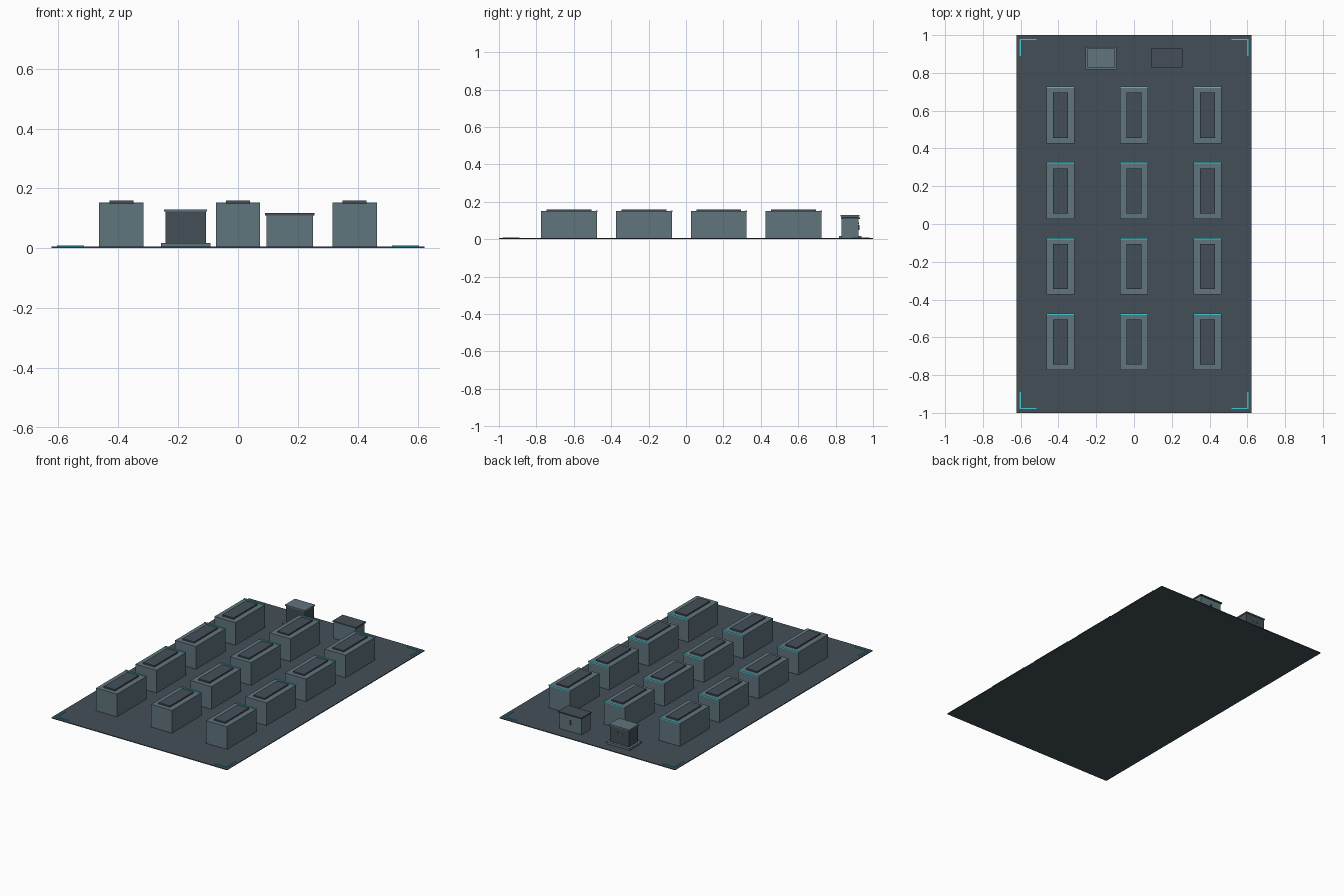
import bpy
import bmesh
from mathutils import Vector

cube = bpy.data.objects.get("Cube")
if cube:
    bpy.data.objects.remove(cube, do_unlink=True)


def material(name, rgb):
    m = bpy.data.materials.new(name)
    m.use_nodes = True
    m.diffuse_color = (*rgb, 1)
    m.node_tree.nodes["Principled BSDF"].inputs["Base Color"].default_value = (*rgb, 1)
    return m


DARK = material("dark slate", (0.056, 0.078, 0.095))
LIGHT = material("light slate", (0.117, 0.178, 0.205))
GLOW = material("cyan trim", (0.05, 0.58, 0.64))


def box(name, x, y, z, mat):
    """Flat-faced box from (min, max) ranges on each axis."""
    bm = bmesh.new()
    bmesh.ops.create_cube(bm, size=1)
    size = Vector([b - a for a, b in (x, y, z)])
    centre = Vector([(a + b) / 2 for a, b in (x, y, z)])
    for v in bm.verts:
        v.co = v.co * size + centre
    mesh = bpy.data.meshes.new(name)
    bm.to_mesh(mesh)
    bm.free()
    mesh.materials.append(mat)
    ob = bpy.data.objects.new(name, mesh)
    bpy.context.collection.objects.link(ob)
    return ob


def span(centre, width):
    return (centre - width / 2, centre + width / 2)


FLOOR = 0.005
box("floor_plate", span(0, 1.245), span(0, 2), (0, FLOOR), DARK)

# Grid of cabinets, each with a top panel and a glowing rear edge strip
for row in range(4):
    for col in range(3):
        x, y = (col - 1) * 0.39, 0.575 - row * 0.4
        tag = f"{row + 1}_{col + 1}"
        box("cabinet_" + tag, span(x, 0.148), span(y, 0.298), (FLOOR, 0.15), LIGHT)
        box("cabinet_panel_" + tag, span(x, 0.08), span(y, 0.24), (0.15, 0.159), DARK)
        box("edge_strip_" + tag, span(x, 0.148), span(y + 0.148, 0.008), (0.146, 0.153), GLOW)

# L-shaped corner markers on the floor
for sx in (-1, 1):
    for sy in (-1, 1):
        tag = ("right" if sx < 0 else "left") + ("_front" if sy < 0 else "_back")
        box("corner_marker_across_" + tag, span(sx * 0.56, 0.09),
            span(sy * 0.977, 0.006), (FLOOR, 0.009), GLOW)
        box("corner_marker_along_" + tag, span(sx * 0.602, 0.006),
            span(sy * 0.935, 0.09), (FLOOR, 0.009), GLOW)

# Dark kiosk on a plinth with a light lid
box("kiosk_plinth", span(-0.175, 0.165), (0.817, 0.937), (FLOOR, 0.018), LIGHT)
box("kiosk_body", span(-0.175, 0.135), (0.832, 0.922), (0.018, 0.122), DARK)
box("kiosk_lid", span(-0.175, 0.143), (0.827, 0.928), (0.122, 0.13), LIGHT)
for x in (-0.19, -0.16):
    box("kiosk_knob", span(x, 0.009), (0.922, 0.926), span(0.085, 0.009), LIGHT)

# Light cupboard with a dark lid and a door handle
box("cupboard_body", span(0.173, 0.156), (0.832, 0.922), (FLOOR, 0.109), LIGHT)
box("cupboard_lid", span(0.173, 0.166), (0.828, 0.93), (0.109, 0.117), DARK)
box("cupboard_handle", span(0.173, 0.007), (0.922, 0.928), span(0.062, 0.028), DARK)
